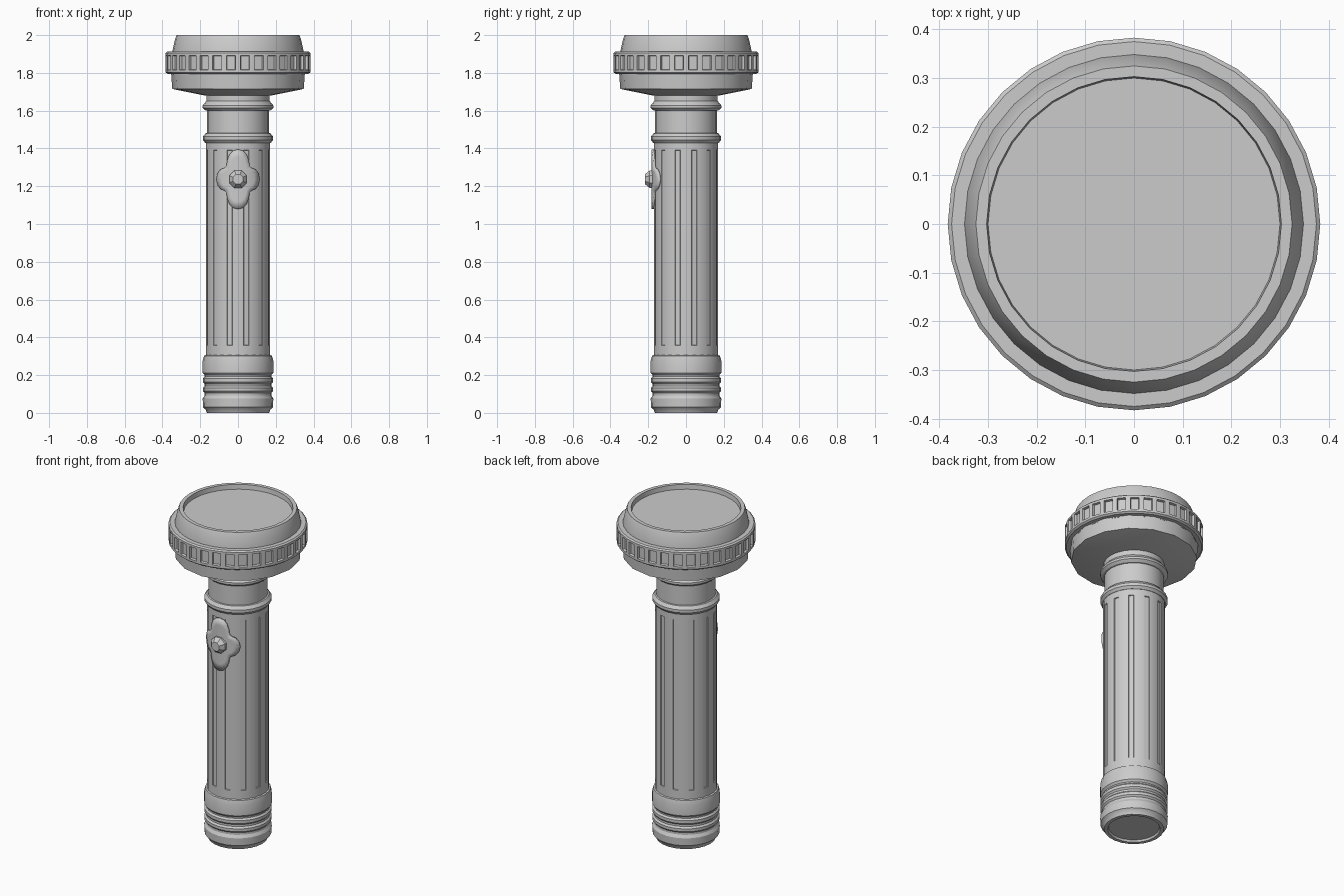
import bpy, bmesh, math
from math import sin, cos, pi, sqrt

if "Cube" in bpy.data.objects:
    bpy.data.objects.remove(bpy.data.objects["Cube"])


def finish(name, bm, angle=30):
    bmesh.ops.remove_doubles(bm, verts=bm.verts, dist=1e-5)
    bmesh.ops.recalc_face_normals(bm, faces=bm.faces)
    me = bpy.data.meshes.new(name)
    bm.to_mesh(me)
    bm.free()
    ob = bpy.data.objects.new(name, me)
    bpy.context.collection.objects.link(ob)
    bpy.ops.object.select_all(action='DESELECT')
    ob.select_set(True)
    bpy.context.view_layer.objects.active = ob
    bpy.ops.object.shade_smooth_by_angle(angle=math.radians(angle))
    return ob


def lathe(profile, n, offset=0.0):
    """Turn an (r, z) profile round z; returns the bmesh and its face bands."""
    bm = bmesh.new()
    rings = []
    for r, z in profile:
        if r == 0:
            rings.append([bm.verts.new((0, 0, z))] * n)
        else:
            rings.append([bm.verts.new((r * cos(2 * pi * (i + offset) / n),
                                        r * sin(2 * pi * (i + offset) / n), z))
                          for i in range(n)])
    bands = []
    for a, b in zip(rings, rings[1:]):
        band = []
        for i in range(n):
            j = (i + 1) % n
            vs = list(dict.fromkeys((a[i], a[j], b[j], b[i])))
            band.append(bm.faces.new(vs))
        bands.append(band)
    bmesh.ops.recalc_face_normals(bm, faces=bm.faces)
    return bm, bands


# Tail cap with grip ridges and recessed end
bm, _ = lathe([(0, .012), (.14, .012), (.145, 0), (.165, 0), (.172, .018), (.185, .03),
               (.187, .075), (.177, .092), (.177, .105), (.186, .115), (.186, .132),
               (.177, .142), (.177, .154), (.186, .164), (.186, .182), (.177, .192),
               (.177, .2), (.187, .212), (.187, .275), (.18, .302), (.165, .308), (0, .308)], 24)
finish("tail_cap", bm)

# Barrel with shallow vertical flutes
bm, bands = lathe([(0, .29), (.172, .29), (.172, .35), (.172, 1.4), (.172, 1.45), (0, 1.45)], 24, .5)
bmesh.ops.inset_individual(bm, faces=bands[2][::2], thickness=.011, depth=0)
bmesh.ops.inset_individual(bm, faces=bands[2][::2], thickness=.003, depth=-.005)
finish("barrel", bm)

# Neck with two collars
bm, _ = lathe([(0, 1.43), (.174, 1.43), (.186, 1.445), (.186, 1.462), (.172, 1.48), (.164, 1.482),
               (.164, 1.6), (.173, 1.602), (.187, 1.615), (.187, 1.628), (.173, 1.645),
               (.168, 1.65), (.168, 1.7), (0, 1.7)], 24)
finish("neck", bm)

# Head: lower bowl, then the bezel with its recessed lens seat
bm, _ = lathe([(0, 1.68), (.175, 1.68), (.348, 1.715), (.355, 1.81), (0, 1.81)], 16)
finish("head_bowl", bm)
bm, _ = lathe([(0, 1.79), (.35, 1.79), (.35, 1.905), (.333, 1.98), (.325, 2.0), (.303, 2.0),
               (.3, 1.972)], 32)
finish("bezel", bm)

# Lens
bm, _ = lathe([(.302, 1.955), (.302, 1.972), (0, 1.972)], 32)
finish("lens", bm)

# Grip ring with a slot pressed into each facet
bm, bands = lathe([(.34, 1.795), (.373, 1.795), (.383, 1.803), (.383, 1.905), (.375, 1.912),
                   (.34, 1.912)], 32)
bmesh.ops.inset_individual(bm, faces=bands[2], thickness=.019, depth=0)
bmesh.ops.inset_individual(bm, faces=bands[2], thickness=.004, depth=-.014)
finish("grip_ring", bm, 25)

# Switch plate: four-lobed outline wrapped round the barrel
quarter = [(0, .158), (.025, .152), (.045, .132), (.056, .1), (.06, .072), (.07, .06),
           (.09, .052), (.106, .03), (.112, 0)]
right = quarter + [(x, -z) for x, z in quarter[-2::-1]]
outline = right + [(-x, z) for x, z in right[-2:0:-1]]
bm = bmesh.new()
rings = []
for s in (.25, .5, .75, 1):
    rings.append([bm.verts.new((x * s, -sqrt(.177 ** 2 - (x * s) ** 2), 1.237 + z * s))
                  for x, z in outline])
bm.faces.new(rings[0])
for a, b in zip(rings, rings[1:]):
    for i in range(len(a)):
        j = (i + 1) % len(a)
        bm.faces.new((a[i], a[j], b[j], b[i]))
plate = finish("switch_plate", bm)
mod = plate.modifiers.new("thickness", 'SOLIDIFY')
mod.thickness = .012
mod.offset = 0

# Switch button
bm, _ = lathe([(0, .15), (.05, .15), (.05, .192), (.028, .218), (0, .218)], 8, .5)
button = finish("switch_button", bm, 10)
button.rotation_euler = (pi / 2, 0, 0)
button.location = (0, 0, 1.237)
